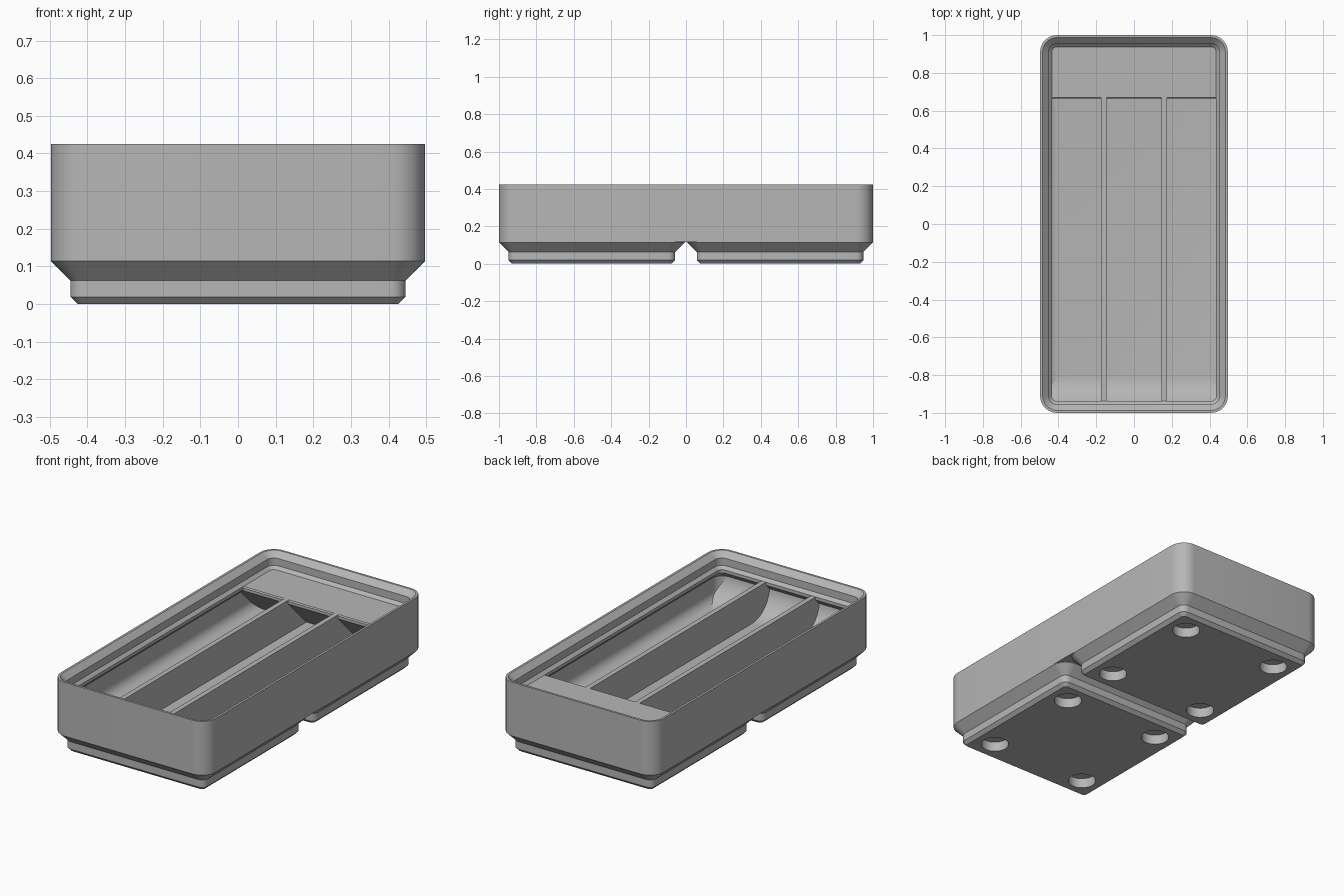
import bpy, bmesh
from math import cos, sin, pi, radians
from mathutils import Matrix

if "Cube" in bpy.data.objects:
    bpy.data.objects.remove(bpy.data.objects["Cube"], do_unlink=True)

grey = bpy.data.materials.new("plain_grey")
grey.use_nodes = True
color = (0.47, 0.47, 0.47, 1)
grey.diffuse_color = color
grey.node_tree.nodes["Principled BSDF"].inputs["Base Color"].default_value = color

HALF_X, HALF_Y, RADIUS = 0.497, 1.0, 0.09
CELL_Y = HALF_Y - HALF_X
FLOOR, RIM_BASE, TOP = 0.145, 0.335, 0.425
WALL, LIP = 0.029, 0.062


def finish(name, bm):
    bmesh.ops.recalc_face_normals(bm, faces=bm.faces)
    mesh = bpy.data.meshes.new(name)
    bm.to_mesh(mesh)
    bm.free()
    mesh.materials.append(grey)
    obj = bpy.data.objects.new(name, mesh)
    bpy.context.collection.objects.link(obj)
    return obj


def smooth(obj):
    bpy.ops.object.select_all(action='DESELECT')
    obj.select_set(True)
    bpy.context.view_layer.objects.active = obj
    bpy.ops.object.shade_smooth_by_angle(angle=radians(30))


def rounded_loop(bm, half_y, cy, inset, z, steps=10):
    """Rounded rectangle, shrunk by inset, at height z."""
    r = max(RADIUS - inset, 0.003)
    hx, hy = HALF_X - inset - r, half_y - inset - r
    verts = []
    for q, (sx, sy) in enumerate(((1, 1), (-1, 1), (-1, -1), (1, -1))):
        for i in range(steps + 1):
            a = (q + i / steps) * pi / 2
            verts.append(bm.verts.new((sx * hx + r * cos(a),
                                       cy + sy * hy + r * sin(a), z)))
    return verts


def loft(name, half_y, cy, profile):
    """Stack rounded rectangles from (inset, z) pairs and cap both ends."""
    bm = bmesh.new()
    loops = [rounded_loop(bm, half_y, cy, i, z) for i, z in profile]
    n = len(loops[0])
    for a, b in zip(loops, loops[1:]):
        for k in range(n):
            m = (k + 1) % n
            bm.faces.new((a[k], a[m], b[m], b[k]))
    bm.faces.new(loops[0])
    bm.faces.new(loops[-1])
    return finish(name, bm)


def prism(name, x0, x1, outline):
    """Extrude a (y, z) outline along x."""
    bm = bmesh.new()
    face = bm.faces.new([bm.verts.new((x0, y, z)) for y, z in outline])
    side = bmesh.ops.extrude_face_region(bm, geom=[face])["geom"]
    moved = [v for v in side if isinstance(v, bmesh.types.BMVert)]
    bmesh.ops.translate(bm, verts=moved, vec=(x1 - x0, 0, 0))
    return finish(name, bm)


# Tray shell: outer wall, stacking lip, inner wall, rounded floor edge
fillet = 0.06
shell = [(0, 0.117), (0, TOP), (0.013, TOP), (0.045, 0.394), (0.045, 0.352),
         (LIP, RIM_BASE), (LIP, 0.317), (WALL, 0.284)]
for i in range(9):
    a = i / 8 * pi / 2
    shell.append((WALL + fillet * (1 - cos(a)), FLOOR + fillet * (1 - sin(a))))
smooth(loft("tray_shell", HALF_Y, 0, shell))

# Stepped feet with four round sockets each
foot_profile = [(0.071, 0), (0.052, 0.019), (0.052, 0.062), (0, 0.114), (0, 0.117)]
for name, cy in (("front_foot", -CELL_Y), ("back_foot", CELL_Y)):
    foot = loft(name, HALF_X, cy, foot_profile)
    bm = bmesh.new()
    for sx in (-1, 1):
        for sy in (-1, 1):
            bmesh.ops.create_cone(bm, cap_ends=True, segments=32,
                                  radius1=0.075, radius2=0.075, depth=0.114,
                                  matrix=Matrix.Translation((sx * 0.311, cy + sy * 0.311, 0)))
    cutter = finish("socket_cutter", bm)
    cutter.hide_render = True
    mod = foot.modifiers.new("sockets", 'BOOLEAN')
    mod.operation, mod.solver, mod.object = 'DIFFERENCE', 'EXACT', cutter
    bpy.context.view_layer.update()
    graph = bpy.context.evaluated_depsgraph_get()
    carved = bpy.data.meshes.new_from_object(foot.evaluated_get(graph))
    foot.modifiers.clear()
    foot.data = carved
    bpy.data.objects.remove(cutter, do_unlink=True)
    smooth(foot)

# Two dividers running the length of the tray
end = HALF_Y - 0.022
for name, x in (("right_divider", -0.159), ("left_divider", 0.159)):
    prism(name, x - 0.0145, x + 0.0145,
          [(-end, FLOOR - 0.01), (end, FLOOR - 0.01), (end, RIM_BASE), (-end, RIM_BASE)])

# Label shelf at the back, with a sloping underside
inner_x, inner_y = HALF_X - WALL + 0.001, HALF_Y - WALL + 0.001
shelf_front = 0.665
under = RIM_BASE - 0.022
prism("label_shelf", -inner_x, inner_x,
      [(shelf_front + 0.006, RIM_BASE), (shelf_front, RIM_BASE - 0.006), (shelf_front, under),
       (shelf_front + under - FLOOR, FLOOR - 0.001), (inner_y, FLOOR - 0.001),
       (inner_y, RIM_BASE)])

# Curved scoop along the front
r = 0.16
scoop = [(-inner_y, FLOOR - 0.001)]
for i in range(17):
    a = i / 16 * pi / 2
    scoop.append((-inner_y + r * (1 - sin(a)), FLOOR + r * (1 - cos(a))))
smooth(prism("front_scoop", -inner_x, inner_x, scoop))
